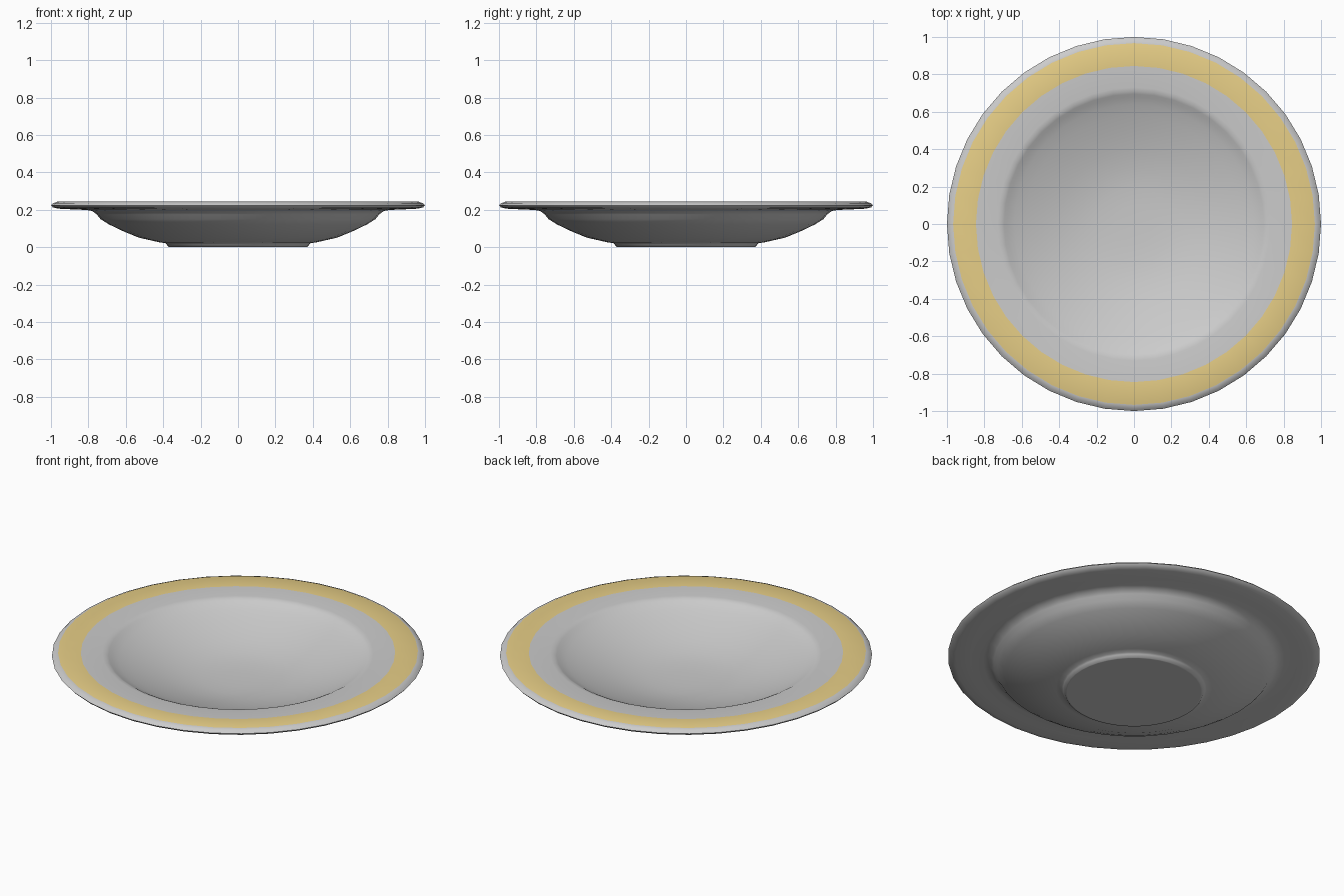
import bpy, bmesh
from math import cos, sin, pi, radians

if "Cube" in bpy.data.objects:
    bpy.data.objects.remove(bpy.data.objects["Cube"])

SIDES = 40

# closed profile (radius, height): underside centre -> rim -> inside centre
profile = [
    (0, 0), (0.36, 0), (0.37, 0), (0.382, 0.015), (0.39, 0.022), (0.42, 0.026), (0.53, 0.051),
    (0.62, 0.088), (0.69, 0.122), (0.735, 0.15), (0.755, 0.175), (0.78, 0.194), (0.81, 0.199),
    (0.88, 0.202), (0.96, 0.206), (0.99, 0.213), (1.0, 0.224), (0.988, 0.235),
    (0.967, 0.243), (0.845, 0.239), (0.73, 0.236), (0.71, 0.233), (0.695, 0.226),
    (0.68, 0.217), (0.64, 0.199), (0.58, 0.177), (0.5, 0.15), (0.4, 0.122),
    (0.3, 0.1), (0.2, 0.088), (0.1, 0.084), (0, 0.083),
]
BAND = profile.index((0.967, 0.243))


def material(name, colour):
    mat = bpy.data.materials.new(name)
    mat.diffuse_color = colour
    mat.use_nodes = True
    mat.node_tree.nodes["Principled BSDF"].inputs["Base Color"].default_value = mat.diffuse_color
    return mat


def lathe(name, points, band, mats):
    bm = bmesh.new()
    rings = []
    for r, z in points:
        n = SIDES if r else 1
        rings.append([bm.verts.new((r * cos(2 * pi * i / SIDES), r * sin(2 * pi * i / SIDES), z))
                      for i in range(n)])
    for k, (a, b) in enumerate(zip(rings, rings[1:])):
        for i in range(SIDES):
            j = (i + 1) % SIDES
            quad = [a[i % len(a)], a[j % len(a)], b[j % len(b)], b[i % len(b)]]
            face = bm.faces.new(list(dict.fromkeys(quad)))
            face.material_index = 1 if k == band else 0
    bmesh.ops.recalc_face_normals(bm, faces=bm.faces)
    mesh = bpy.data.meshes.new(name)
    bm.to_mesh(mesh)
    bm.free()
    for m in mats:
        mesh.materials.append(m)
    obj = bpy.data.objects.new(name, mesh)
    bpy.context.collection.objects.link(obj)
    return obj


# plate with a gold band painted on the rim
plate = lathe("plate", profile, BAND,
              [material("glaze", (0.8, 0.8, 0.8, 1)), material("gold_band", (0.8, 0.62, 0.24, 1))])
bpy.context.view_layer.objects.active = plate
plate.select_set(True)
bpy.ops.object.shade_smooth_by_angle(angle=radians(60))
